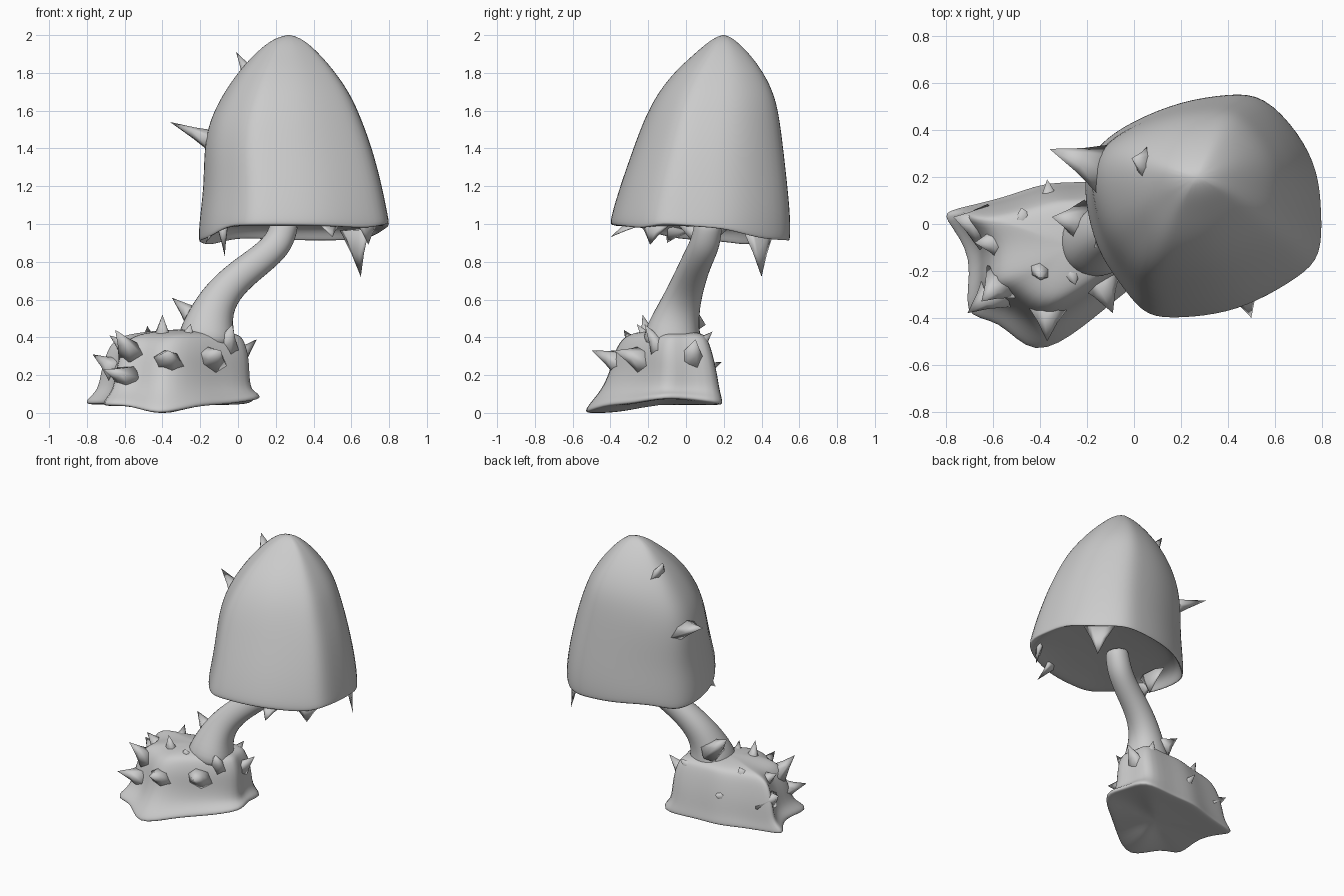
import bpy, bmesh
from mathutils import Vector

if "Cube" in bpy.data.objects:
    bpy.data.objects.remove(bpy.data.objects["Cube"])


def finish(bm, name, sub=0):
    bmesh.ops.recalc_face_normals(bm, faces=bm.faces)
    me = bpy.data.meshes.new(name)
    bm.to_mesh(me)
    bm.free()
    ob = bpy.data.objects.new(name, me)
    bpy.context.collection.objects.link(ob)
    if sub:
        me.polygons.foreach_set("use_smooth", [True] * len(me.polygons))
        m = ob.modifiers.new("Smooth", 'SUBSURF')
        m.levels = m.render_levels = sub
    return ob


def loft(name, rings, start=None, end=None, sub=2, sharp=0.0):
    """Skin closed rings; poles close the ends; sharp offsets smoothing shrinkage."""
    bm = bmesh.new()
    vs = []
    for r in rings:
        r = [Vector(p) for p in r]
        n = len(r)
        vs.append([bm.verts.new(p + (p - (r[i - 1] + r[(i + 1) % n]) / 2) * sharp)
                   for i, p in enumerate(r)])
    for a, b in zip(vs, vs[1:]):
        for i in range(n):
            j = (i + 1) % n
            bm.faces.new((a[i], a[j], b[j], b[i]))
    for ring, pole in ((vs[0], start), (vs[-1], end)):
        if pole:
            p = bm.verts.new(pole)
            for i in range(n):
                bm.faces.new((ring[i], ring[(i + 1) % n], p))
    return finish(bm, name, sub)


def fit(outline, x0, x1, y0, y1):
    """Stretch an outline to the given bounds."""
    xs, ys = [p[0] for p in outline], [p[1] for p in outline]
    fx = lambda x: x0 + (x1 - x0) * (x - min(xs)) / (max(xs) - min(xs))
    fy = lambda y: y0 + (y1 - y0) * (y - min(ys)) / (max(ys) - min(ys))
    return [(fx(x), fy(y)) for x, y in outline]


def spikes(name, data, sink, thin, centre=None):
    """Flared thorns: base centre, tip, radius. With a centre they lie flat along its rim."""
    bm = bmesh.new()
    for base, tip, r in data:
        b, t = Vector(base), Vector(tip)
        d = (t - b).normalized()
        b -= d * sink
        ref = Vector((t.x - centre[0], t.y - centre[1], 0)) if centre else Vector((.3, .2, 1))
        u = d.cross(ref).normalized()
        v = d.cross(u) * thin
        shape = ((1, 0), (.5, .85), (-.5, .85), (-1, 0), (-.5, -.85), (.5, -.85))
        rings = [[bm.verts.new(b.lerp(t, f) + (u * p + v * q) * r * s) for p, q in shape]
                 for f, s in ((0, 1.15), (.5, .5))]
        apex = bm.verts.new(t)
        bm.faces.new(rings[0][::-1])
        for i in range(6):
            j = (i + 1) % 6
            bm.faces.new((rings[0][i], rings[0][j], rings[1][j], rings[1][i]))
            bm.faces.new((rings[1][i], rings[1][j], apex))
    ob = finish(bm, name)
    ob.data.polygons.foreach_set("use_smooth", [True] * len(ob.data.polygons))


# Mushroom cap: irregular outline stretched up a bell profile
cap = [(.79, .05), (.77, .22), (.69, .38), (.55, .52), (.40, .54), (.20, .51),
       (0, .43), (-.13, .34), (-.19, .24), (-.2, .1), (-.15, -.1), (-.06, -.24),
       (.04, -.36), (.16, -.39), (.35, -.375), (.52, -.32), (.69, -.22), (.78, -.12)]
cx, cy = .3, .08


def inset(s, z=None):
    return [(cx + (x - cx) * s, cy + (y - cy) * s,
             z if z else .995 - .085 * (y + .39) / .93 + (.03 if x > .72 else 0) - (.04 if x < -.1 else 0))
            for x, y in cap]


levels = [(1.03, -.197, .79, -.395, .545), (1.2, -.175, .757, -.345, .53),
          (1.4, -.175, .705, -.275, .508), (1.55, -.145, .65, -.22, .49),
          (1.68, -.08, .595, -.155, .465), (1.8, 0, .515, -.065, .408),
          (1.9, .09, .43, .045, .335), (1.97, .17, .355, .125, .265)]
rings = [inset(.7, 1.005), inset(.93, .985), inset(.98), inset(1.01)]
rings += [[(x, y, z) for x, y in fit(cap, *b)] for z, *b in levels]
loft("mushroom_cap", rings, (cx, cy, 1.02), (.27, .2, 2.01), sharp=.45)

# Thorns on the cap wall and torn teeth on the rim
spikes("cap_thorns", [
    ((-.12, .23, 1.43), (-.36, .32, 1.54), .11),
    ((.06, .25, 1.79), (-.01, .28, 1.91), .09)], .02, .55)
spikes("rim_teeth", [
    ((.62, .385, .95), (.65, .40, .72), .10),
    ((-.08, .09, .96), (-.07, .08, .83), .11),
    ((-.13, -.06, .97), (-.17, -.1, .90), .07),
    ((.68, -.17, 1.0), (.69, -.19, .89), .10),
    ((.47, -.29, 1.0), (.50, -.40, .93), .07)], .02, .25, (cx, cy))

# Bent stem: swept ring with tapering radius
path = [(-.17, -.08, .34, .19), (-.155, -.06, .48, .14), (-.11, -.02, .6, .108),
        (-.015, .02, .71, .093), (.12, .06, .81, .086), (.21, .10, .89, .086),
        (.24, .115, .97, .082), (.25, .12, 1.02, .078)]
pts = [Vector(p[:3]) for p in path]
rings = []
for i, p in enumerate(pts):
    d = (pts[min(i + 1, len(pts) - 1)] - pts[max(i - 1, 0)]).normalized()
    u = d.cross(Vector((0, 1, 0))).normalized()
    v = d.cross(u)
    r = path[i][3]
    rings.append([p + u * r * a + v * r * b for a, b in
                  ((1, 0), (.75, .75), (0, 1), (-.75, .75), (-1, 0), (-.75, -.75), (0, -1), (.75, -.75))])
loft("stem", rings, pts[0], pts[-1])

# Lumpy root mound with flared, pointed foot
foot = [(-.79, .01), (-.69, -.15), (-.71, -.37), (-.57, -.41), (-.42, -.535), (-.22, -.43),
        (-.06, -.30), (.11, -.15), (.07, 0), (.05, .18), (-.18, .17), (-.37, .17),
        (-.55, .11), (-.75, .06)]


def ground(x, y):
    return max(.005, .055 + (.025 if x > .05 else 0) - (.05 if y < -.5 else .01 if y < -.35 else 0))


base = [[(-.3 + (x + .3) * s, -.15 + (y + .15) * s, ground(x, y) + dz) for x, y in foot]
        for s, dz in ((.6, -.01), (.97, -.012), (1.015, -.005), (1.005, .02))]
mound = [(.12, -.735, .065, -.455, .17), (.22, -.72, .06, -.41, .155), (.31, -.695, .055, -.39, .135),
         (.39, -.655, .03, -.35, .11), (.425, -.55, -.005, -.29, .085)]
base += [[(x, y, z) for x, y in fit(foot, *b)] for z, *b in mound]
loft("root_mound", base, (-.3, -.15, .04), (-.26, -.1, .45), sharp=.4)

# Thorns scattered over the mound
spikes("mound_thorns", [
    ((-.25, .01, .52), (-.35, .03, .61), .09),
    ((-.40, -.20, .41), (-.40, -.23, .52), .07),
    ((-.37, -.38, .28), (-.37, -.50, .33), .09),
    ((-.59, -.27, .35), (-.65, -.33, .44), .08),
    ((-.68, 0, .25), (-.77, .03, .31), .09),
    ((-.60, -.08, .35), (-.68, -.08, .41), .08),
    ((-.47, 0, .36), (-.48, .07, .46), .08),
    ((-.36, .08, .22), (-.37, .19, .27), .08),
    ((-.08, .07, .36), (-.05, .14, .43), .08),
    ((.0, .03, .29), (.10, .05, .39), .09),
    ((-.14, -.26, .29), (-.09, -.38, .33), .10),
    ((-.06, -.15, .36), (-.03, -.22, .47), .08),
    ((-.27, -.20, .39), (-.25, -.26, .47), .07),
    ((-.62, -.31, .2), (-.71, -.38, .23), .08)], .05, .8)
